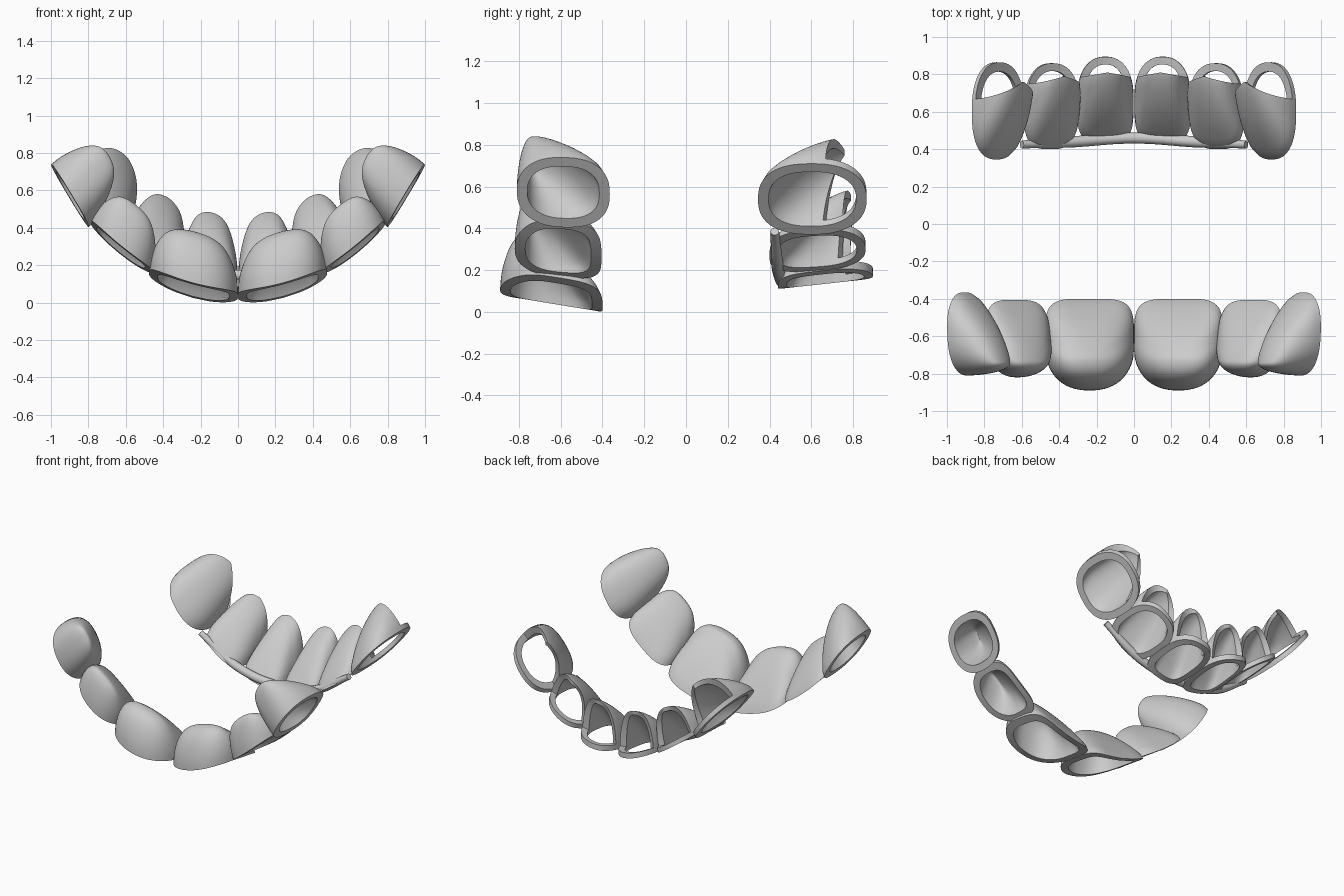
import bpy, bmesh, math
from collections import Counter

if "Cube" in bpy.data.objects:
    bpy.data.objects.remove(bpy.data.objects["Cube"])

SEG, LEV = 64, 16


def spow(c, e):
    return math.copysign(abs(c) ** e, c)


def cap(name, mid, ang, nang, hw, y_edge, y_gum, y_ridge, depth, tilt, bend,
        sq=3.2, rim=0.05, open_back=False, cut=0.03):
    """Hollow tooth cap: rim plane along the arch, wedge dome rising inward."""
    a, b = math.radians(ang), math.radians(nang)
    tx, tz, nx, nz = math.cos(a), math.sin(a), -math.sin(b), math.cos(b)
    sgn = 1 if y_edge > y_gum else -1
    ym, hy0 = (y_edge + y_gum) / 2, abs(y_edge - y_gum) / 2
    rv = (y_ridge - ym) * sgn                 # ridge, edge side positive
    bm = bmesh.new()

    def outline(i, inset):
        th = 2 * math.pi * i / SEG
        c, s = math.cos(th), math.sin(th)
        e = 2 / (sq if s > 0 else 2.3)
        return (hw - inset) * spow(c, e), (hy0 - inset) * spow(s, e)

    def place(t, v, h):
        n = h + bend * (t / hw) ** 2 + tilt * (0.5 - v / (2 * hy0))
        x = mid[0] + tx * t + nx * n
        return bm.verts.new((max(x, 0.001), ym + sgn * v, mid[1] + tz * t + nz * n))

    def height(r, t, dv, inset):
        tn = abs(t) * r / (hw - inset)
        if dv > 0:
            w = 1 - 0.8 * (dv * r / (hy0 - inset - rv)) ** 1.35
        else:
            w = 1 - 0.45 * (dv * r / (-hy0 + inset - rv)) ** 2
        return w * (1 - 0.36 * tn ** 2.1) * math.sqrt(max(0, 1 - r ** 5))

    def surface(inset, d):
        grid = []
        for k in range(LEV):
            g = 1 - (1 - k / LEV) ** 2
            row = []
            for i in range(SEG):
                t, v = outline(i, inset)
                dv = v - rv
                lo, hi = 0.0, 1.0             # find where the dome has height g
                for _ in range(22):
                    m = (lo + hi) / 2
                    if height(m, t, dv, inset) > g:
                        lo = m
                    else:
                        hi = m
                r = hi if k else 1.0
                row.append(place(t * r, rv + dv * r, g * d))
            grid.append(row)
        return grid, place(0, rv, d)

    outer, otop = surface(0, depth)
    inner, itop = surface(rim, depth - (0.028 if open_back else 0.04))
    twin = {otop: itop}
    for ro, ri in zip(outer, inner):
        twin.update(zip(ro, ri))

    # Pick the kept faces; open caps keep only the rim band at the back
    faces = []
    for i in range(SEG):
        j = (i + 1) % SEG
        v_mid = (outline(i, 0)[1] + outline(j, 0)[1]) / 2
        for k in range(LEV):
            if open_back and k > 0 and v_mid < rv + cut:
                continue
            if k < LEV - 1:
                faces.append((outer[k][i], outer[k][j], outer[k + 1][j], outer[k + 1][i]))
            else:
                faces.append((outer[k][i], outer[k][j], otop))
    edges = Counter()
    for f in faces:
        bm.faces.new(f)
        bm.faces.new([twin[v] for v in reversed(f)])
        for p, q in zip(f, f[1:] + f[:1]):
            edges[(p, q)] += 1
    # Close the shell along every open border
    for p, q in edges:
        if (q, p) not in edges:
            bm.faces.new((q, p, twin[p], twin[q]))
    bmesh.ops.delete(bm, geom=[v for v in bm.verts if not v.link_faces], context='VERTS')
    bmesh.ops.recalc_face_normals(bm, faces=bm.faces)
    me = bpy.data.meshes.new(name)
    bm.to_mesh(me)
    bm.free()
    ob = bpy.data.objects.new(name, me)
    bpy.context.collection.objects.link(ob)
    bpy.ops.object.select_all(action='DESELECT')
    ob.select_set(True)
    bpy.context.view_layer.objects.active = ob
    bpy.ops.object.shade_smooth_by_angle(angle=math.radians(45))
    mod = ob.modifiers.new("mirror", 'MIRROR')
    mod.use_mirror_merge = False
    return ob


# Upper set: closed caps
cap("upper_central_cap", (.24, .025), 15, 2, .247, -.40, -.89, -.72, .30, .08, .04, sq=4.5)
cap("upper_lateral_cap", (.637, .265), 39, 20, .215, -.405, -.82, -.74, .24, .04, .02, sq=3.6)
cap("upper_canine_cap", (.905, .565), 59, 45, .195, -.365, -.81, -.745, .29, .02, .0, sq=2.5)

# Lower set: open-backed caps with window rims
cap("lower_central_cap", (.155, .122), 12, 2, .155, .44, .895, .81, .32, .05, .02,
    sq=4, rim=.042, open_back=True)
cap("lower_lateral_cap", (.45, .27), 34, 15, .175, .40, .86, .79, .275, .03, .01,
    sq=3.2, rim=.042, open_back=True, cut=.04)
cap("lower_canine_cap", (.735, .54), 52, 32, .215, .345, .865, .76, .275, .0, .0,
    sq=2.5, rim=.05, open_back=True, cut=.09)

# Lower connecting bar along the front of the rims, tapering at both ends
cu = bpy.data.curves.new("lower_bar", 'CURVE')
cu.dimensions = '3D'
cu.bevel_depth = .03
cu.bevel_resolution = 3
cu.use_fill_caps = True
pts = [(-.6, .425, .385, .7), (-.32, .44, .21, 1), (0, .46, .147, 1),
       (.32, .44, .21, 1), (.6, .425, .385, .7)]
sp = cu.splines.new('BEZIER')
sp.bezier_points.add(len(pts) - 1)
for bp, p in zip(sp.bezier_points, pts):
    bp.co, bp.radius = p[:3], p[3]
    bp.handle_left_type = bp.handle_right_type = 'AUTO'
bpy.context.collection.objects.link(bpy.data.objects.new("lower_bar", cu))
